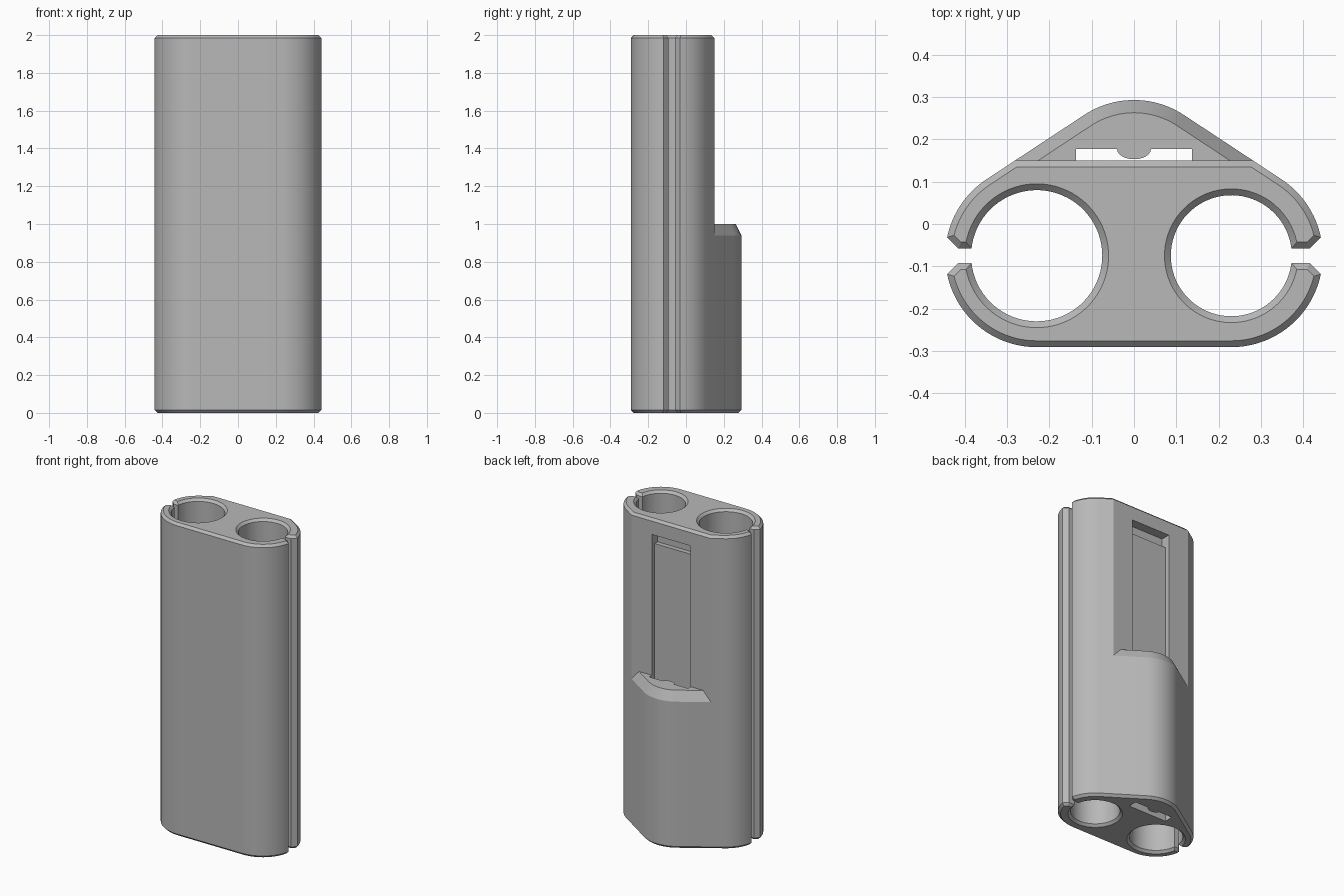
import bpy, bmesh, math
from math import sin, cos, asin, atan2, sqrt

cube = bpy.data.objects.get("Cube")
if cube:
    bpy.data.objects.remove(cube, do_unlink=True)

grey = bpy.data.materials.new("plain grey")
grey.use_nodes = True
grey.diffuse_color = (0.48, 0.48, 0.48, 1)
grey.node_tree.nodes["Principled BSDF"].inputs["Base Color"].default_value = (0.48, 0.48, 0.48, 1)

# Main dimensions
CX, CY, R = 0.23, -0.075, 0.216        # rounded ends
BACK, PEAK = 0.15, 0.293               # flat back and top of the rear hump
SLIT, FLARE = 0.017, 0.185             # half slit width and start of its flare
TILT = math.radians(56.6)              # normal of the slanted rear walls
LINE = CX * cos(TILT) + CY * sin(TILT) + R
HUMP_R = (LINE - PEAK * sin(TILT)) / (1 - sin(TILT))
CHAMFER = 0.015


def arc(cx, cy, r, a0, a1, n):
    return [(cx + r * cos(a0 + (a1 - a0) * i / n),
             cy + r * sin(a0 + (a1 - a0) * i / n)) for i in range(n + 1)]


def slant_x(y, d):
    return (LINE - d - y * sin(TILT)) / cos(TILT)


def half_outline(hole, d, back):
    """Right half of the body section, shrunk by d, from front to back."""
    rho, w = R - d, SLIT + d
    k = SLIT - FLARE + d * sqrt(2)
    x = (sqrt(2 * rho * rho - k * k) - k) / 2
    lip = atan2(x + k, x)
    neck = CX + w - k
    inner = asin(w / (hole + d))
    pts = arc(CX, CY, rho, -math.pi / 2, -lip, 24)
    pts.append((neck, CY - w))
    pts += arc(CX, CY, hole + d, -inner, inner - 2 * math.pi, 72)
    pts.append((neck, CY + w))
    pts += arc(CX, CY, rho, lip, TILT, 16)
    pts.append((slant_x(back, d), back))
    return pts


def body_outline(d, back):
    left = [(-x, y) for x, y in reversed(half_outline(0.155, d, back))]
    return half_outline(0.143, d, back) + left


def hump_outline(d):
    x = slant_x(BACK, d)
    return [(x, BACK)] + arc(0, PEAK - HUMP_R, HUMP_R - d, TILT, math.pi - TILT, 24) + [(-x, BACK)]


def loft(name, levels):
    """Solid through matching outlines, each given as (height, points)."""
    bm = bmesh.new()
    rings = [[bm.verts.new((x, y, z)) for x, y in pts] for z, pts in levels]
    for low, high in zip(rings, rings[1:]):
        for i in range(len(low)):
            j = (i + 1) % len(low)
            bm.faces.new((low[i], low[j], high[j], high[i]))
    bm.faces.new(rings[0][::-1])
    bm.faces.new(rings[-1])
    bmesh.ops.recalc_face_normals(bm, faces=bm.faces)
    mesh = bpy.data.meshes.new(name)
    bm.to_mesh(mesh)
    bm.free()
    mesh.materials.append(grey)
    obj = bpy.data.objects.new(name, mesh)
    bpy.context.collection.objects.link(obj)
    return obj


# Twin-tube body with chamfered ends
body = loft("twin_tube_body", [
    (0, body_outline(CHAMFER, BACK)),
    (CHAMFER, body_outline(0, BACK)),
    (2 - CHAMFER, body_outline(0, BACK)),
    (2, body_outline(CHAMFER, BACK - CHAMFER))])

# Rear hump that covers the clip slot
hump = loft("rear_hump", [
    (0, hump_outline(CHAMFER)), (CHAMFER, hump_outline(0)),
    (0.94, hump_outline(0)), (1, hump_outline(0.03))])

# Clip slot with a rounded rib, and the deeper catch at its upper end
SLOT_X, SLOT_Y, FLOOR = 0.137, 0.177, 0.12
rib = [(0.04 * cos(t), SLOT_Y - 0.024 * sin(t)) for t in [math.pi * i / 12 for i in range(13)]]
slot_section = [(-SLOT_X, FLOOR), (SLOT_X, FLOOR), (SLOT_X, SLOT_Y)] + rib + [(-SLOT_X, SLOT_Y)]
slot = loft("slot_cutter", [(-0.1, slot_section), (1.85, slot_section)])
catch_section = [(-SLOT_X, 0.09), (SLOT_X, 0.09), (SLOT_X, 0.3), (-SLOT_X, 0.3)]
catch = loft("catch_cutter", [(1.83, catch_section), (1.9, catch_section)])


def cut(obj, cutter):
    mod = obj.modifiers.new("cut", "BOOLEAN")
    mod.operation, mod.solver, mod.object = "DIFFERENCE", "EXACT", cutter
    bpy.context.view_layer.objects.active = obj
    bpy.ops.object.modifier_apply(modifier=mod.name)


cut(body, slot)
cut(body, catch)
cut(hump, slot)
for cutter in (slot, catch):
    bpy.data.objects.remove(cutter, do_unlink=True)

# Smooth curves, crisp edges
bpy.ops.object.select_all(action="DESELECT")
for obj in (body, hump):
    obj.select_set(True)
bpy.context.view_layer.objects.active = body
bpy.ops.object.shade_smooth_by_angle(angle=math.radians(25))
